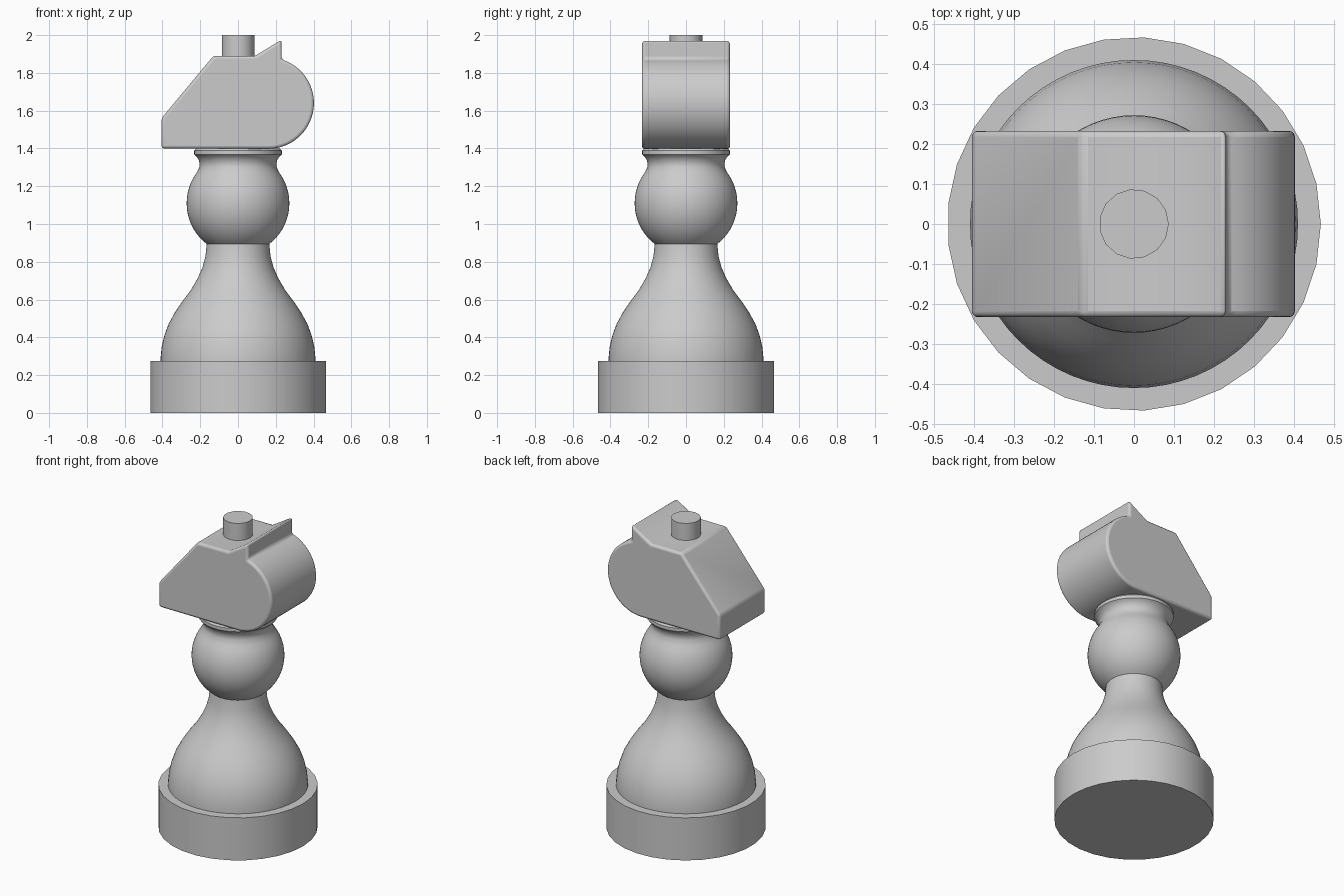
import bpy
import bmesh
from math import cos, sin, pi, radians

if "Cube" in bpy.data.objects:
    bpy.data.objects.remove(bpy.data.objects["Cube"], do_unlink=True)

grey = bpy.data.materials.new("plain_grey")
grey.use_nodes = True
colour = (0.6, 0.6, 0.6, 1)
grey.diffuse_color = colour
grey.node_tree.nodes["Principled BSDF"].inputs["Base Color"].default_value = colour


def finish(name, bm, angle=35):
    """Turn a bmesh into a smooth-shaded object."""
    bmesh.ops.remove_doubles(bm, verts=bm.verts, dist=1e-5)
    bmesh.ops.recalc_face_normals(bm, faces=bm.faces)
    mesh = bpy.data.meshes.new(name)
    bm.to_mesh(mesh)
    bm.free()
    mesh.materials.append(grey)
    obj = bpy.data.objects.new(name, mesh)
    bpy.context.collection.objects.link(obj)
    bpy.ops.object.select_all(action="DESELECT")
    obj.select_set(True)
    bpy.context.view_layer.objects.active = obj
    bpy.ops.object.shade_smooth_by_angle(angle=radians(angle))
    return obj


def lathe(name, profile, sides):
    """Spin (radius, height) points round z and cap both ends."""
    bm = bmesh.new()
    rings = [[bm.verts.new((r * cos(2 * pi * i / sides), r * sin(2 * pi * i / sides), z))
              for i in range(sides)] for r, z in profile]
    for low, high in zip(rings, rings[1:]):
        for i in range(sides):
            j = (i + 1) % sides
            bm.faces.new((low[i], low[j], high[j], high[i]))
    bm.faces.new(rings[0][::-1])
    bm.faces.new(rings[-1])
    return finish(name, bm)


# Round plinth
lathe("base", [(0.467, 0), (0.467, 0.275)], 29)

# Bell-shaped lower body
lathe("bell_body", [(0.41, 0.26), (0.41, 0.29), (0.404, 0.35), (0.39, 0.41), (0.368, 0.47),
                    (0.335, 0.53), (0.295, 0.59), (0.25, 0.65), (0.215, 0.71), (0.188, 0.77),
                    (0.172, 0.83), (0.165, 0.9)], 64)

# Ball, running up into a flared neck and rim
ball = [(0.272 * cos(radians(a)), 1.11 + 0.272 * sin(radians(a))) for a in range(-54, 41, 6)]
neck = [(0.204, 1.3), (0.203, 1.32), (0.208, 1.34), (0.22, 1.357), (0.23, 1.365)]
lathe("ball_and_neck", ball + neck, 64)
lathe("neck_rim", [(0.225, 1.362), (0.232, 1.368), (0.232, 1.388), (0.222, 1.399)], 64)

# Wedge head with a rounded back and a raised crest
outline = [(-0.405, 1.4), (-0.405, 1.56), (-0.13, 1.89), (0.09, 1.89), (0.23, 1.975), (0.23, 1.872)]
outline += [(0.16 + 0.242 * cos(radians(a)), 1.64 + 0.242 * sin(radians(a)))
            for a in range(66, -91, -6)]
bm = bmesh.new()
front = bm.faces.new([bm.verts.new((x, -0.233, z)) for x, z in outline])
made = bmesh.ops.extrude_face_region(bm, geom=[front], use_keep_orig=True)
for v in made["geom"]:
    if isinstance(v, bmesh.types.BMVert):
        v.co.y = 0.233
head = finish("head", bm, 40)
bevel = head.modifiers.new("soft_edges", "BEVEL")
bevel.width = 0.015
bevel.segments = 3
bevel.limit_method = "ANGLE"
bevel.angle_limit = radians(35)
bevel.use_clamp_overlap = False

# Short peg on top
lathe("top_peg", [(0.087, 1.86), (0.087, 2.0)], 15)
